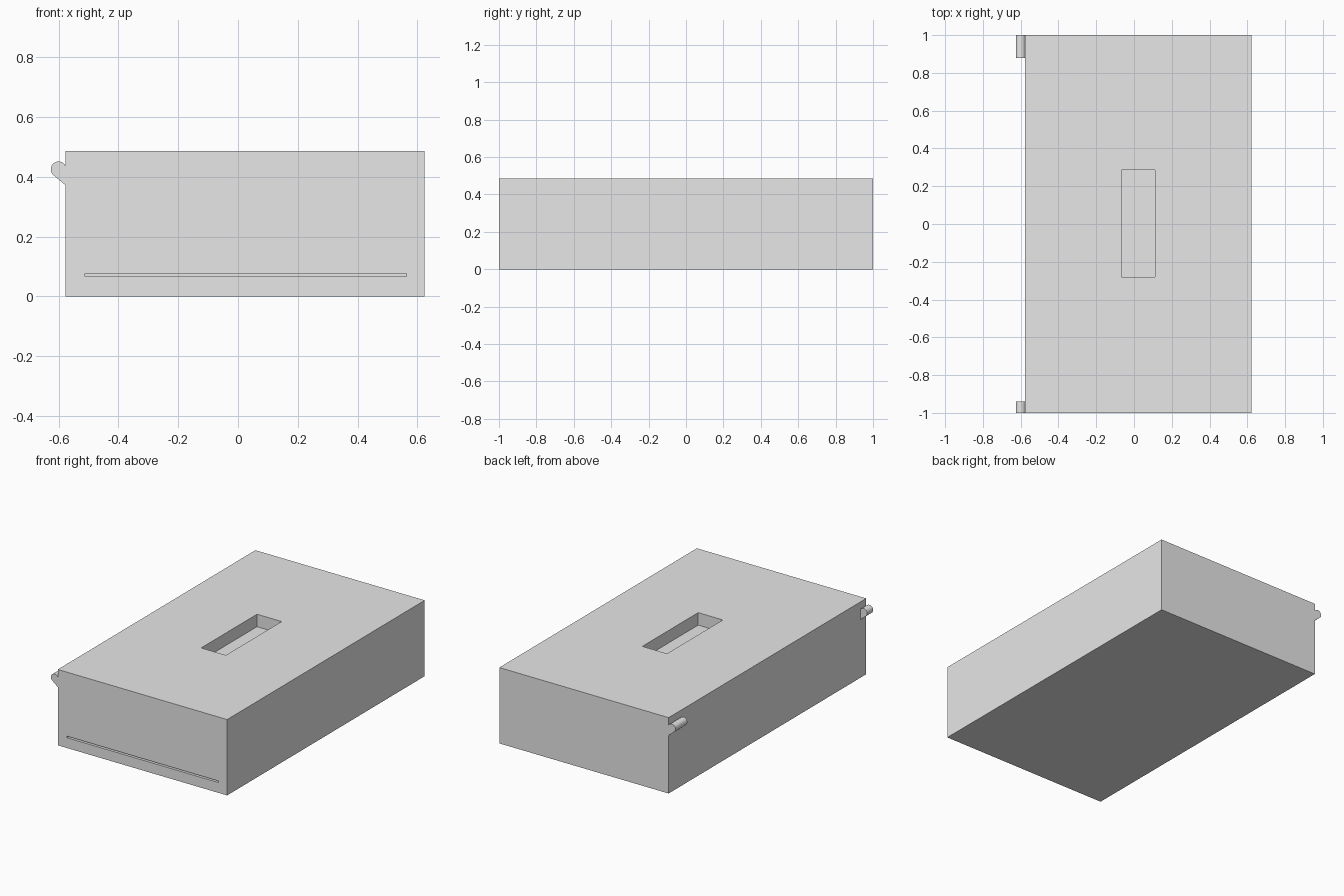
import bpy
import bmesh
from math import cos, sin, radians

cube = bpy.data.objects.get("Cube")
if cube:
    bpy.data.objects.remove(cube, do_unlink=True)

grey = bpy.data.materials.new("light grey")
grey.use_nodes = True
grey.diffuse_color = (0.8, 0.8, 0.8, 1)
grey.node_tree.nodes["Principled BSDF"].inputs["Base Color"].default_value = (0.8, 0.8, 0.8, 1)


def add_object(name, bm):
    bmesh.ops.recalc_face_normals(bm, faces=bm.faces)
    mesh = bpy.data.meshes.new(name)
    bm.to_mesh(mesh)
    bm.free()
    mesh.materials.append(grey)
    obj = bpy.data.objects.new(name, mesh)
    bpy.context.collection.objects.link(obj)
    return obj


def activate(obj):
    bpy.ops.object.select_all(action='DESELECT')
    obj.select_set(True)
    bpy.context.view_layer.objects.active = obj


def box(name, low, high):
    bm = bmesh.new()
    bmesh.ops.create_cube(bm, size=1)
    for v in bm.verts:
        v.co = [(a + b) / 2 + c * (b - a) for a, b, c in zip(low, high, v.co)]
    return add_object(name, bm)


def cut(target, low, high):
    cutter = box("cutter", low, high)
    cutter.hide_render = True
    mod = target.modifiers.new("cut", 'BOOLEAN')
    mod.operation = 'DIFFERENCE'
    mod.solver = 'EXACT'
    mod.object = cutter
    activate(target)
    bpy.ops.object.modifier_apply(modifier=mod.name)
    bpy.data.objects.remove(cutter, do_unlink=True)


# Hook profile: rounded pin on a sloping arm, extruded along y
def hook(name, y0, y1):
    cx, cz, r = -0.6, 0.425, 0.026
    pts = [(cx + r * cos(radians(a)), cz + r * sin(radians(a))) for a in range(15, 236, 10)]
    pts += [(-0.577, 0.372), (-0.57, 0.372), (-0.57, 0.432)]
    bm = bmesh.new()
    face = bm.faces.new([bm.verts.new((x, y0, z)) for x, z in pts])
    ext = bmesh.ops.extrude_face_region(bm, geom=[face])["geom"]
    verts = [g for g in ext if isinstance(g, bmesh.types.BMVert)]
    bmesh.ops.translate(bm, verts=verts, vec=(0, y1 - y0, 0))
    activate(add_object(name, bm))
    bpy.ops.object.shade_smooth_by_angle(angle=radians(25))


# Solid case with a finger recess on top and a thin slit in front
case = box("case", (-0.577, -1, 0), (0.623, 1, 0.486))
cut(case, (-0.065, -0.28, 0.406), (0.11, 0.285, 0.6))
cut(case, (-0.512, -1.1, 0.066), (0.563, -0.94, 0.076))

# Side hooks at both ends
hook("front_hook", -1, -0.94)
hook("back_hook", 0.88, 1)
